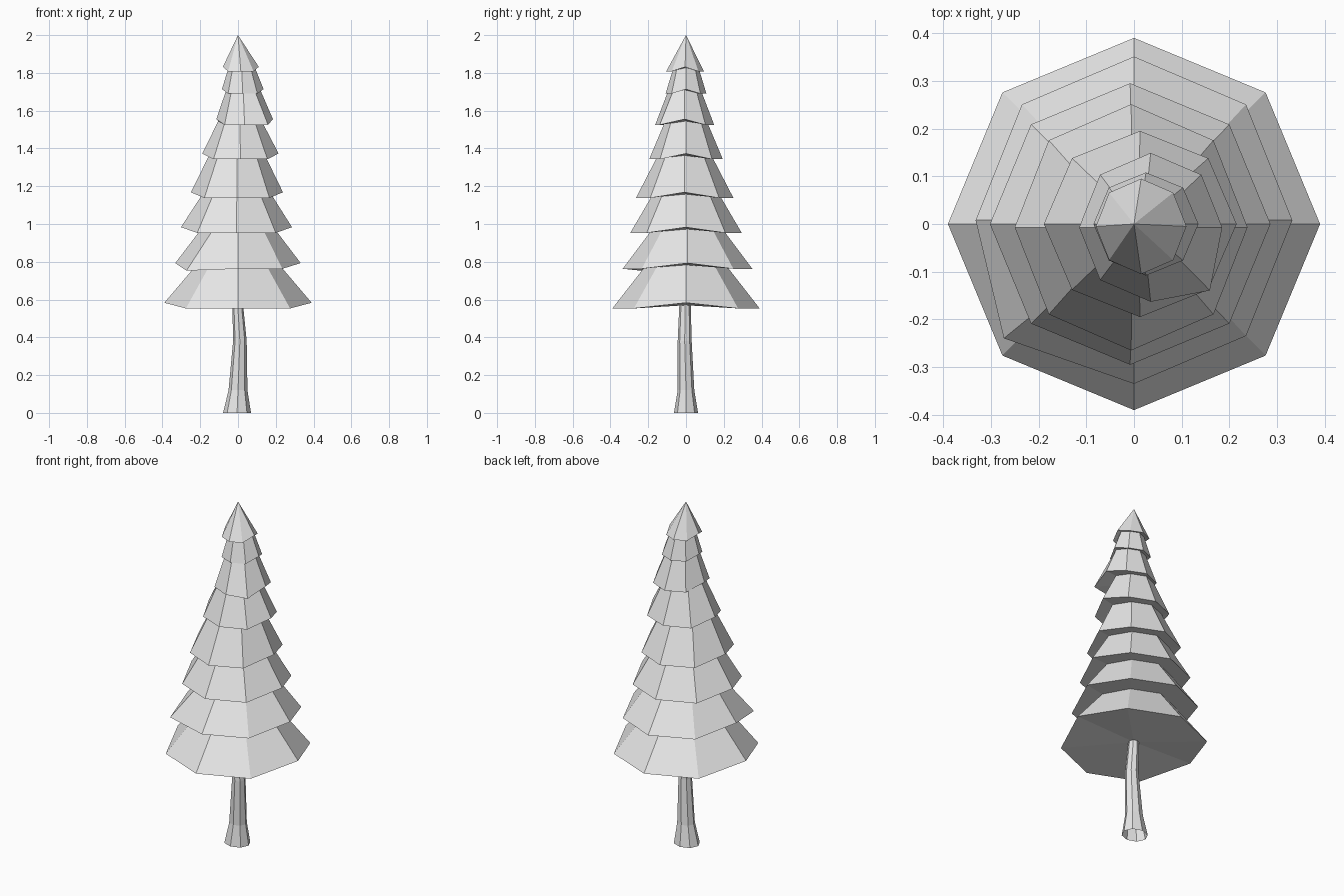
import bpy
import bmesh
from math import cos, sin, tau
from mathutils import Vector

cube = bpy.data.objects.get("Cube")
if cube:
    bpy.data.objects.remove(cube, do_unlink=True)

SIDES = 8

grey = bpy.data.materials.new("light grey")
grey.use_nodes = True
grey.diffuse_color = (0.8, 0.8, 0.8, 1)
grey.node_tree.nodes["Principled BSDF"].inputs["Base Color"].default_value = (0.8, 0.8, 0.8, 1)


def ring(bm, cx, cy, rx, ry, z, lift=0.0):
    """Octagon with corners on the axes; lift raises the two corners on x."""
    verts = []
    for i in range(SIDES):
        a = tau * i / SIDES
        up = lift if i % 4 == 0 else 0
        verts.append(bm.verts.new((cx + rx * cos(a), cy + ry * sin(a), z + up)))
    return verts


def bridge(bm, low, high):
    for i in range(SIDES):
        j = (i + 1) % SIDES
        bm.faces.new((low[i], low[j], high[j], high[i]))


def fan(bm, rim, point, downward=False):
    tip = bm.verts.new(point)
    for i in range(SIDES):
        a, b = rim[i], rim[(i + 1) % SIDES]
        bm.faces.new((b, a, tip) if downward else (a, b, tip))


def finish(bm, name):
    mesh = bpy.data.meshes.new(name)
    bm.to_mesh(mesh)
    bm.free()
    mesh.materials.append(grey)
    obj = bpy.data.objects.new(name, mesh)
    bpy.context.collection.objects.link(obj)
    return obj


# Trunk: flared, slightly bent and open at the base
bm = bmesh.new()
sections = [(-0.005, 0, 0.074, 0.064, 0), (0, 0, 0.05, 0.044, 0.12),
            (0.01, -0.007, 0.036, 0.037, 0.38), (-0.002, -0.005, 0.028, 0.03, 0.58)]
rings = [ring(bm, *s) for s in sections]
for low, high in zip(rings, rings[1:]):
    bridge(bm, low, high)
finish(bm, "trunk")

# Foliage tiers: centre x, centre y, radius x, radius y, rim height, neck radius
tiers = [
    (0, 0, 0.39, 0.39, 0.553, 0.22),
    (0, 0.008, 0.332, 0.343, 0.763, 0.195),
    (-0.008, 0, 0.294, 0.295, 0.953, 0.182),
    (-0.006, -0.007, 0.244, 0.258, 1.138, 0.148),
    (0.013, 0, 0.202, 0.195, 1.343, 0.115),
    (0.035, -0.007, 0.15, 0.156, 1.525, 0.09),
    (0.025, 0, 0.11, 0.108, 1.69, 0.07),
    (0.015, -0.005, 0.095, 0.1, 1.808, 0),
]
bm = bmesh.new()
neck = None
for n, (cx, cy, rx, ry, z, neck_r) in enumerate(tiers):
    rim = ring(bm, cx, cy, rx, ry, z, lift=0.03 if n < 6 else 0.024)
    if n == 1:  # one drooping branch on the second tier
        rim[5].co += Vector((-0.038, -0.005, -0.01))
    if n == 5:  # one longer branch higher up
        rim[7].co += Vector((0.018, -0.022, 0))
    if neck is None:
        fan(bm, rim, (0, 0, 0.57), downward=True)
    else:
        bridge(bm, neck, rim)
    if neck_r:
        neck = ring(bm, cx * 0.8, cy, neck_r, neck_r, tiers[n + 1][4] + 0.008, lift=0.012)
        bridge(bm, rim, neck)
    else:
        fan(bm, rim, (0, 0, 2))
finish(bm, "foliage")
